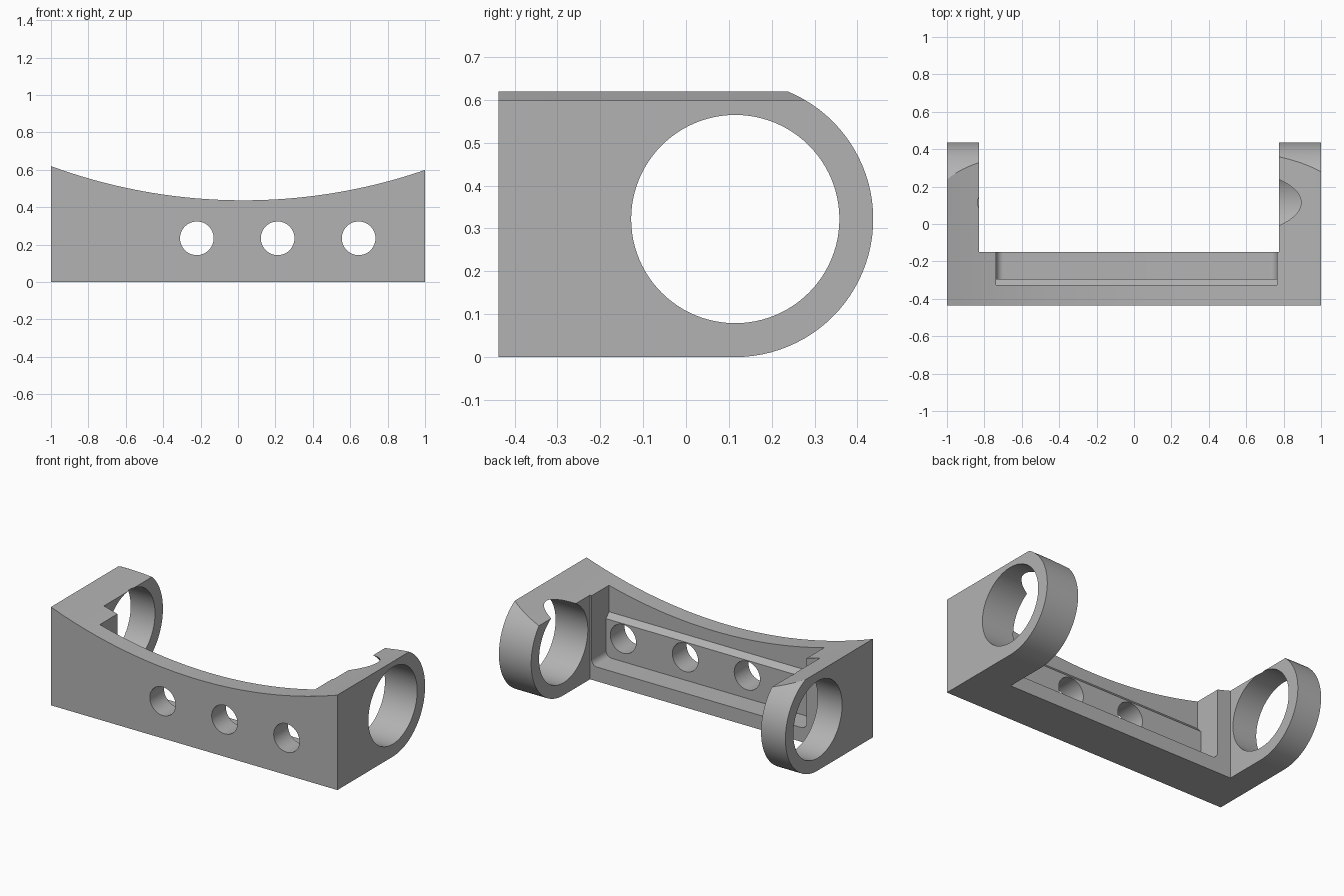
import bpy, bmesh
from math import sin, cos, pi, sqrt
from mathutils import Vector

old = bpy.data.objects.get("Cube")
if old:
    bpy.data.objects.remove(old, do_unlink=True)

grey = bpy.data.materials.new("plain grey")
grey.use_nodes = True
GREY = (0.45, 0.45, 0.45, 1)
grey.diffuse_color = GREY
grey.node_tree.nodes["Principled BSDF"].inputs["Base Color"].default_value = GREY


def prism(name, profile, axis, lo, hi):
    """Extrude a flat profile along x (profile is y, z) or y (profile is x, z)."""
    bm = bmesh.new()
    place = (lambda a, b: (lo, a, b)) if axis == "x" else (lambda a, b: (a, lo, b))
    face = bm.faces.new([bm.verts.new(place(a, b)) for a, b in profile])
    new = bmesh.ops.extrude_face_region(bm, geom=[face])["geom"]
    shift = Vector((hi - lo, 0, 0) if axis == "x" else (0, hi - lo, 0))
    bmesh.ops.translate(bm, vec=shift, verts=[v for v in new if isinstance(v, bmesh.types.BMVert)])
    bmesh.ops.recalc_face_normals(bm, faces=bm.faces)
    mesh = bpy.data.meshes.new(name)
    bm.to_mesh(mesh)
    bm.free()
    obj = bpy.data.objects.new(name, mesh)
    bpy.context.collection.objects.link(obj)
    mesh.materials.append(grey)
    return obj


def arc(ca, cb, r, start, end, n):
    return [(ca + r * cos(start + (end - start) * i / n),
             cb + r * sin(start + (end - start) * i / n)) for i in range(n + 1)]


def circle(ca, cb, r, n):
    return arc(ca, cb, r, 0, 2 * pi, n)[:-1]


def box(a0, a1, b0, b1):
    return [(a0, b0), (a1, b0), (a1, b1), (a0, b1)]


def cut(body, cutter):
    cutter.hide_render = True
    mod = body.modifiers.new("cut", "BOOLEAN")
    mod.operation, mod.solver, mod.object = "DIFFERENCE", "EXACT", cutter
    bpy.context.view_layer.objects.active = body
    bpy.ops.object.modifier_apply(modifier=mod.name)
    bpy.data.objects.remove(cutter, do_unlink=True)


# Body: side profile with a rounded back, run across the full width
EYE_Y, EYE_Z, ROUND = 0.115, 0.322, 0.322
profile = [(-0.437, 0)] + arc(EYE_Y, EYE_Z, ROUND, -pi / 2, pi / 2, 48) + [(-0.437, 2 * ROUND)]
body = prism("bracket", profile, "x", -1, 1)

# Gap between the two arms
cut(body, prism("arm_gap", box(-0.83, 0.775, -0.5, 1), "y", -0.15, 0.6))

# Large eye through both arms
cut(body, prism("arm_eye", circle(EYE_Y, EYE_Z, 0.243, 96), "x", -1.2, 1.2))

# Shallow saddle across the top
SADDLE_X, SADDLE_LOW, SADDLE_R = 0.029, 0.437, 2.985
saddle = []
for i in range(49):
    x = -1.1 + 2.2 * i / 48
    saddle.append((x, SADDLE_LOW + SADDLE_R - sqrt(SADDLE_R ** 2 - (x - SADDLE_X) ** 2)))
cut(body, prism("saddle", saddle + [(1.1, 1.2), (-1.1, 1.2)], "y", -0.6, 0.6))

# Open-topped pocket in the rear wall, with rounded floor corners
LEFT, RIGHT, FLOOR, FILLET = -0.737, 0.765, 0.09, 0.04
pocket = arc(LEFT + FILLET, FLOOR + FILLET, FILLET, pi, 1.5 * pi, 8)
pocket += arc(RIGHT - FILLET, FLOOR + FILLET, FILLET, 1.5 * pi, 2 * pi, 8)
cut(body, prism("pocket", pocket + [(RIGHT, 1), (LEFT, 1)], "y", -0.295, -0.1))

# Deeper upper step of the pocket with a sloped ledge
step = [(-0.295, 0.33), (-0.325, 0.362), (-0.325, 1), (-0.1, 1), (-0.1, 0.33)]
cut(body, prism("pocket_step", step, "x", LEFT, RIGHT))

# Row of round holes through the wall
for x in (-0.22, 0.212, 0.645):
    cut(body, prism("wall_hole", circle(x, 0.234, 0.09, 48), "y", -0.6, -0.1))

# Smooth curves, keep edges sharp
bpy.ops.object.select_all(action="DESELECT")
body.select_set(True)
bpy.context.view_layer.objects.active = body
bpy.ops.object.shade_smooth_by_angle(angle=pi / 7)
